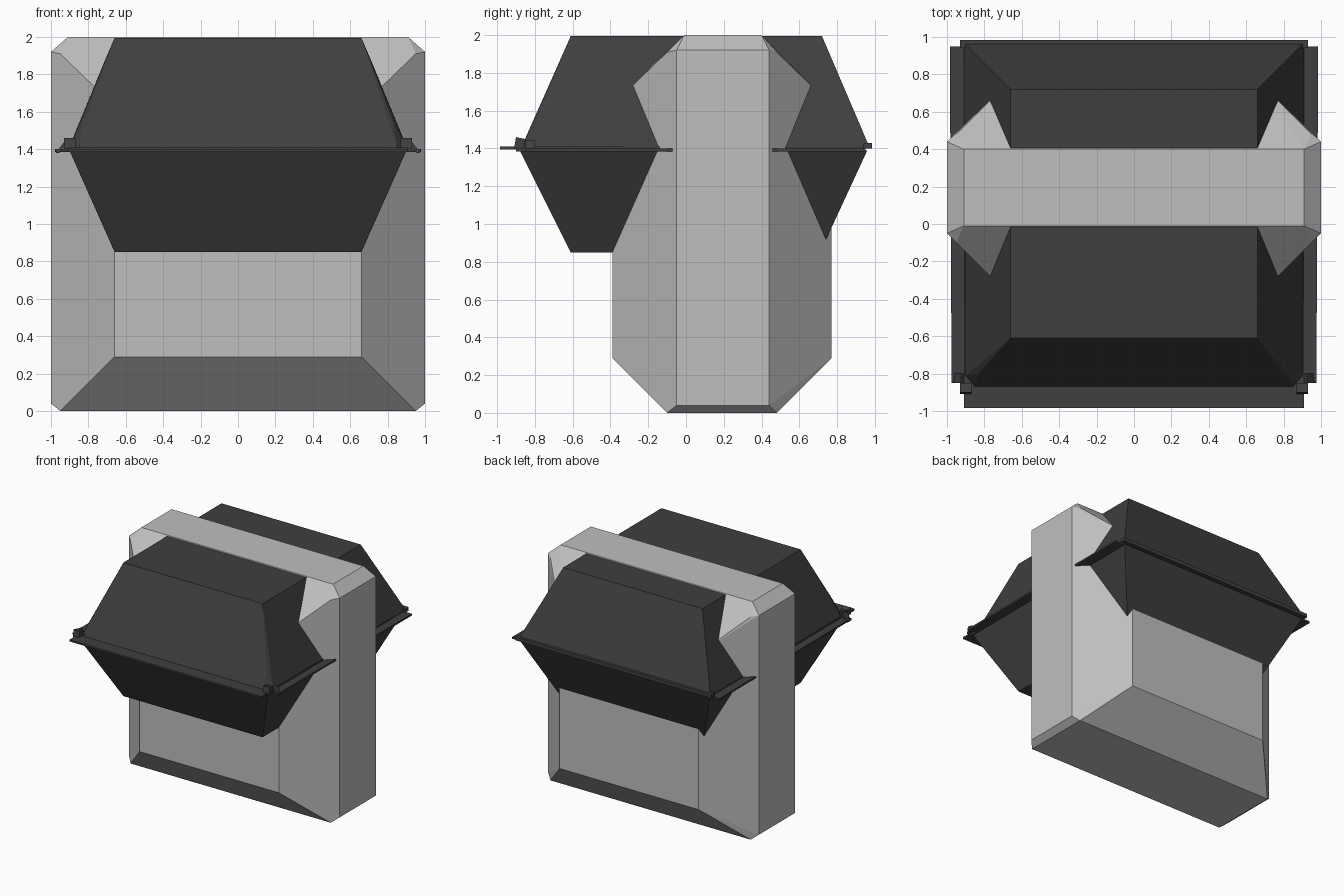
import bpy
import bmesh
from mathutils import Vector

cube = bpy.data.objects.get("Cube")
if cube:
    bpy.data.objects.remove(cube, do_unlink=True)


def material(name, value):
    mat = bpy.data.materials.new(name)
    mat.use_nodes = True
    color = (value, value, value, 1)
    mat.diffuse_color = color
    mat.node_tree.nodes["Principled BSDF"].inputs["Base Color"].default_value = color
    return mat


light_grey = material("light grey", 0.52)
charcoal = material("charcoal", 0.05)


def rect(half_x, y0, y1, z):
    """Four corners of a horizontal rectangle."""
    return [Vector((s * half_x, y, z)) for s in (-1, 1) for y in (y0, y1)]


def solid(name, points, mat):
    """Convex flat-faced solid spanning the points."""
    bm = bmesh.new()
    for p in points:
        bm.verts.new(p)
    hull = bmesh.ops.convex_hull(bm, input=bm.verts[:])
    loose = [v for v in bm.verts if not v.link_faces]
    bmesh.ops.delete(bm, geom=loose, context="VERTS")
    bmesh.ops.dissolve_limit(bm, angle_limit=0.01, verts=bm.verts[:], edges=bm.edges[:])
    bmesh.ops.recalc_face_normals(bm, faces=bm.faces[:])
    mesh = bpy.data.meshes.new(name)
    bm.to_mesh(mesh)
    bm.free()
    mesh.materials.append(mat)
    obj = bpy.data.objects.new(name, mesh)
    bpy.context.collection.objects.link(obj)
    return obj


def plate(name, x0, x1, y0, y1, z0, z1):
    return solid(name, [(x, y, z) for x in (x0, x1) for y in (y0, y1) for z in (z0, z1)], charcoal)


# Upright block with wide chamfers all round
solid("chamfered_block",
      rect(0.95, -0.10, 0.48, 0) + rect(1.0, -0.05, 0.44, 0.04)
      + rect(0.66, -0.39, 0.77, 0.29) + rect(0.66, -0.39, 0.77, 1.63)
      + rect(0.95, -0.10, 0.48, 1.91) + rect(1.0, -0.05, 0.44, 1.92)
      + rect(0.91, -0.01, 0.40, 2.0), light_grey)

# Hinged box through the block: tapered tray below, lid with clipped front corners above
solid("box_tray", rect(0.66, -0.61, 0.71, 0.85) + rect(0.90, -0.88, 0.96, 1.39), charcoal)
lid_rim = [(s * x, y, z) for s in (-1, 1) for x, y, z in
           ((0.85, -0.87, 1.41), (0.90, -0.81, 1.41), (0.83, -0.80, 1.54), (0.91, 0.97, 1.41))]
solid("box_lid", rect(0.66, -0.61, 0.72, 1.995) + lid_rim, charcoal)

# Thin rim, front lip and rear hinge
plate("rim_flange", -0.91, 0.91, -0.90, 0.95, 1.385, 1.41)
plate("front_lip", -0.91, 0.91, -0.985, -0.88, 1.395, 1.41)
plate("rear_hinge", -0.93, 0.93, 0.94, 0.985, 1.40, 1.43)

# Side flanges and corner latches
for side, s in (("left", 1), ("right", -1)):
    solid(side + "_flange",
          [(s * x, y, z) for z in (1.385, 1.40)
           for x, y in ((0.88, -0.80), (0.975, -0.85), (0.985, 0.95), (0.88, 0.95))], charcoal)
    solid(side + "_latch_wing",
          [(s * x, y, z) for y in (-0.85, -0.80)
           for x, z in ((0.91, 1.43), (0.925, 1.445), (0.975, 1.38), (0.955, 1.38))], charcoal)
    solid(side + "_latch_hook",
          [(s * x, y, z) for x in (0.87, 0.93)
           for y, z in ((-0.91, 1.40), (-0.86, 1.40), (-0.85, 1.45), (-0.90, 1.46))], charcoal)
